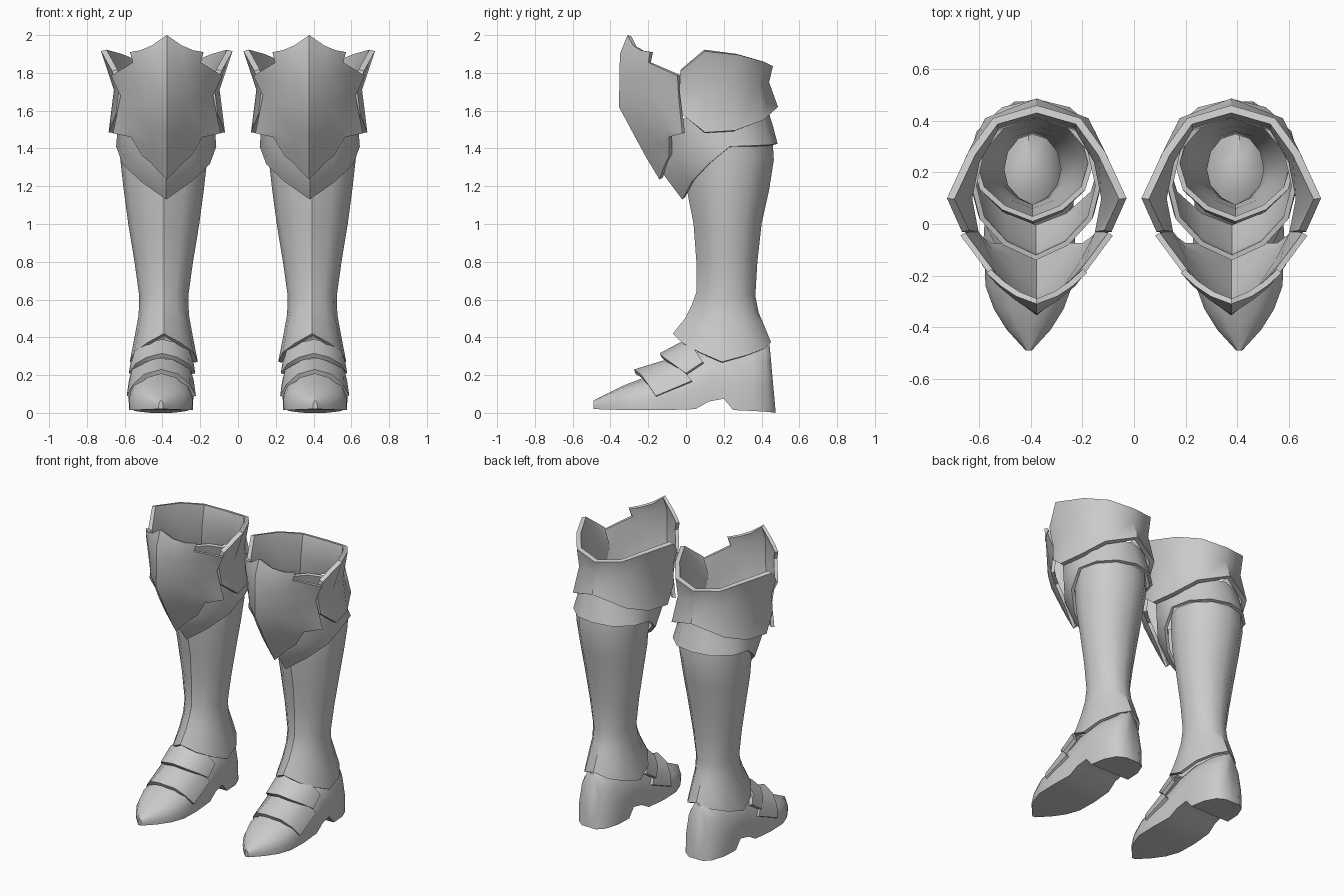
import bpy, bmesh
from mathutils import Vector

steel = bpy.data.materials.new("plain steel grey")
steel.diffuse_color = (0.6, 0.6, 0.6, 1)


def mirrored(half):
    """Half row (x >= 0, starting on the centre line) -> full row."""
    return [(-x, y, z) for x, y, z in reversed(half) if x > 1e-6] + half


def loft(name, halves, xc, closed=False, caps=False, thick=0.0):
    """Skin a list of half rows; optional wrap, end caps and inward thickness."""
    bm = bmesh.new()
    rows = [[bm.verts.new(p) for p in mirrored(h)] for h in halves]
    n = len(rows[0])
    for a, b in zip(rows, rows[1:]):
        for i in range(n if closed else n - 1):
            j = (i + 1) % n
            bm.faces.new((a[i], a[j], b[j], b[i]))
    if caps:
        bm.faces.new(rows[0])
        bm.faces.new(rows[-1])
    bmesh.ops.recalc_face_normals(bm, faces=bm.faces)
    # outward normals, measured from inside the leg
    ref = Vector((0, 0.2, sum(v.co.z for v in bm.verts) / len(bm.verts) - 0.1))
    if sum(f.normal.dot(f.calc_center_median() - ref) * f.calc_area() for f in bm.faces) < 0:
        bmesh.ops.reverse_faces(bm, faces=bm.faces)
    me = bpy.data.meshes.new(name)
    bm.to_mesh(me)
    bm.free()
    me.materials.append(steel)
    ob = bpy.data.objects.new(name, me)
    ob.location.x = xc
    bpy.context.collection.objects.link(ob)
    if thick:
        m = ob.modifiers.new("thickness", 'SOLIDIFY')
        m.thickness, m.offset = thick, -1
    return ob


# leg cross-section with a slightly pointed front
UNIT = [(0, -1), (0.5, -0.8), (0.87, -0.45), (1, 0), (0.87, 0.5), (0.5, 0.87), (0, 1)]


def leg_ring(zf, zs, zb, yf, yb, rx):
    """Half ring with separate front, side and back heights."""
    yc, ry, pts = (yf + yb) / 2, (yb - yf) / 2, []
    for k, (u, v) in enumerate(UNIT):
        w = abs(k - 3) / 3
        pts.append((u * rx, yc + v * ry, zs + ((zf if k < 3 else zb) - zs) * w))
    return pts


def shoe_section(y, w, t, b, lean=0.0):
    """Half section across the shoe: half width, top height, sole height."""
    h = t - b
    prof = [(0, t), (0.5 * w, t - 0.08 * h), (0.85 * w, t - 0.3 * h),
            (w, b + 0.35 * h), (0.98 * w, b), (0, b)]
    return [(x, y - lean * z, z) for x, z in prof]


GREAVE = [(1.42, 1.42, 1.42, 0.01, 0.46, 0.235), (1.34, 1.34, 1.34, 0.0, 0.465, 0.23),
          (1.18, 1.18, 1.18, 0.005, 0.44, 0.212), (1.0, 1.0, 1.0, 0.04, 0.4, 0.188),
          (0.8, 0.8, 0.8, 0.055, 0.378, 0.155), (0.64, 0.62, 0.62, 0.055, 0.367, 0.13),
          (0.57, 0.52, 0.53, 0.03, 0.385, 0.133), (0.5, 0.41, 0.46, -0.005, 0.415, 0.153),
          (0.42, 0.27, 0.375, -0.07, 0.45, 0.18)]

CUFF = [(1.5, 1.6, 1.6, -0.14, 0.435, 0.25), (1.27, 1.5, 1.52, -0.125, 0.46, 0.258),
        (1.13, 1.41, 1.425, -0.02, 0.485, 0.265)]

SHOE = [(-0.49, 0.012, 0.065, 0.02), (-0.41, 0.085, 0.105, 0.018), (-0.33, 0.135, 0.145, 0.015),
        (-0.24, 0.168, 0.18, 0.015), (-0.1, 0.172, 0.235, 0.015), (0.05, 0.163, 0.32, 0.02),
        (0.12, 0.157, 0.36, 0.06), (0.2, 0.152, 0.38, 0.075), (0.25, 0.152, 0.38, 0.015),
        (0.36, 0.14, 0.38, 0.01, 0.02), (0.44, 0.105, 0.375, 0.005, 0.06),
        (0.475, 0.055, 0.37, 0.0, 0.09)]

# knee plate, from the crest down to the lower tip
KNEE = [[(0, -.31, 2.0), (.08, -.28, 1.945), (.14, -.24, 1.92), (.195, -.19, 1.91)],
        [(0, -.35, 1.9), (.09, -.29, 1.88), (.15, -.24, 1.86), (.18, -.2, 1.855)],
        [(0, -.352, 1.78), (.11, -.27, 1.78), (.2, -.17, 1.80), (.295, -.045, 1.785)],
        [(0, -.355, 1.62), (.1, -.27, 1.64), (.19, -.15, 1.66), (.245, -.04, 1.68)],
        [(0, -.28, 1.48), (.09, -.21, 1.49), (.19, -.11, 1.5), (.285, -.02, 1.48)],
        [(0, -.215, 1.36), (.07, -.17, 1.38), (.12, -.13, 1.42), (.19, -.09, 1.46)],
        [(0, -.14, 1.235), (.045, -.125, 1.28), (.08, -.11, 1.32), (.13, -.09, 1.36)]]

# horseshoe plate around the back of the thigh: flared rim, waist, lower edge
THIGH = [[(0, .46, 1.835), (.17, .41, 1.86), (.265, .28, 1.895), (.348, .1, 1.915), (.29, -.03, 1.81)],
         [(0, .44, 1.75), (.17, .385, 1.73), (.25, .25, 1.72), (.28, .1, 1.71), (.255, -.035, 1.7)],
         [(0, .487, 1.62), (.2, .41, 1.55), (.275, .26, 1.495), (.308, .1, 1.485), (.27, -.02, 1.58)]]

# overlapping foot plates: front edge, back edge
TOE_PLATE = [[(0, -.275, .23), (.09, -.24, .205), (.15, -.2, .15), (.183, -.16, .09)],
             [(0, -.08, .29), (.09, -.06, .275), (.155, -.02, .235), (.172, .03, .17)]]
INSTEP_PLATE = [[(0, -.14, .315), (.08, -.12, .295), (.14, -.07, .26), (.176, .0, .21)],
                [(0, .0, .39), (.085, .02, .37), (.145, .05, .33), (.166, .09, .27)]]

for side, s in (("left", -1), ("right", 1)):
    loft(side + "_greave", [leg_ring(*r) for r in GREAVE], s * 0.393, closed=True, thick=0.02)
    loft(side + "_greave_cuff", [leg_ring(*r) for r in CUFF], s * 0.38, closed=True, thick=0.02)
    loft(side + "_shoe", [shoe_section(*r) for r in SHOE], s * 0.408, closed=True, caps=True)
    loft(side + "_knee_plate", KNEE, s * 0.377, thick=0.022)
    loft(side + "_thigh_plate", THIGH, s * 0.377, thick=0.03)
    loft(side + "_toe_plate", TOE_PLATE, s * 0.406, thick=0.025)
    loft(side + "_instep_plate", INSTEP_PLATE, s * 0.402, thick=0.025)

# bake thickness, then smooth while keeping plate edges crisp
bpy.ops.object.select_all(action='SELECT')
bpy.context.view_layer.objects.active = bpy.context.selected_objects[0]
bpy.ops.object.convert(target='MESH')
bpy.ops.object.shade_smooth_by_angle(angle=0.7)
